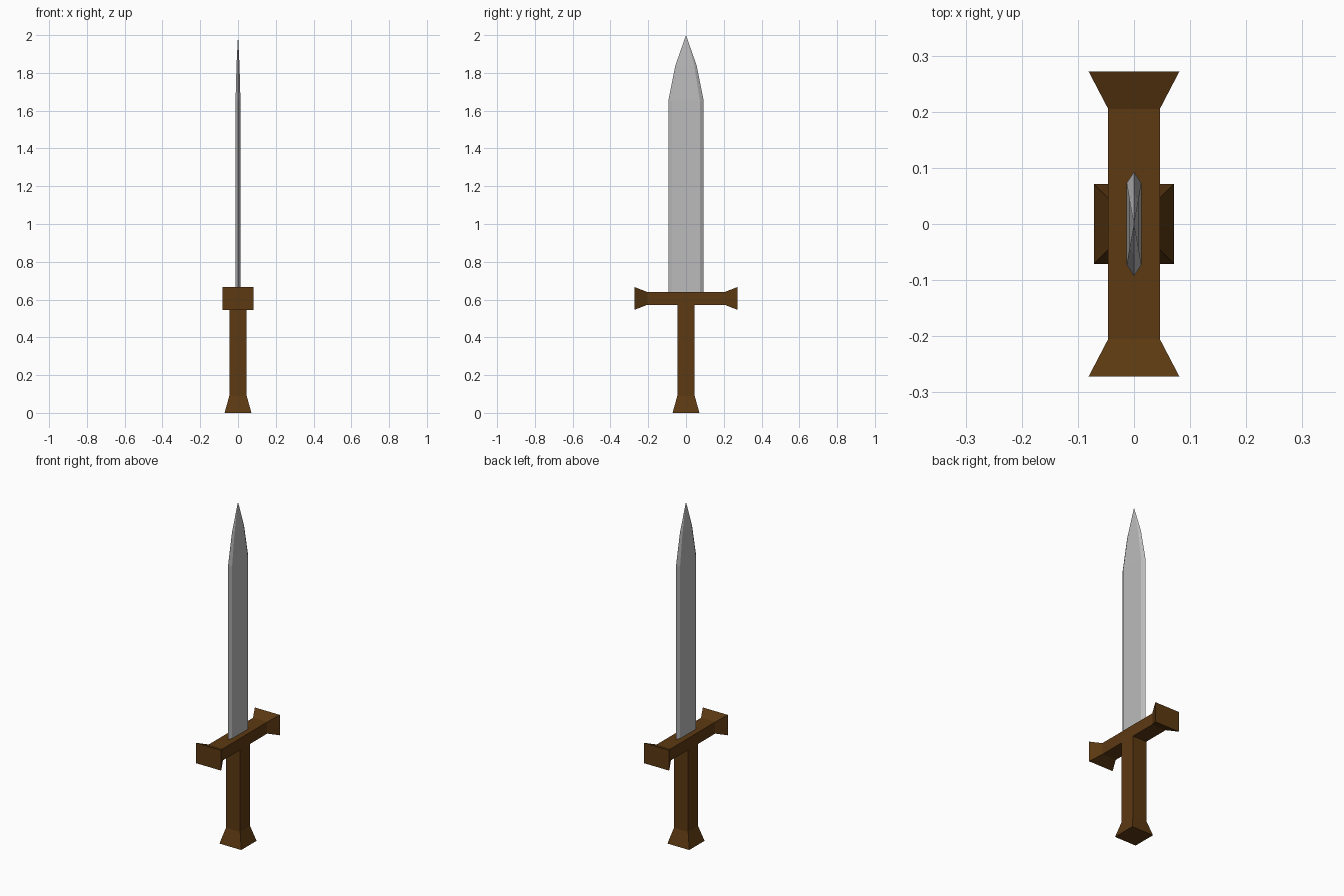
import bpy, bmesh
from mathutils import Vector

if "Cube" in bpy.data.objects:
    bpy.data.objects.remove(bpy.data.objects["Cube"])


def material(name, color):
    m = bpy.data.materials.new(name)
    m.diffuse_color = (*color, 1)
    m.use_nodes = True
    m.node_tree.nodes["Principled BSDF"].inputs["Base Color"].default_value = m.diffuse_color
    return m


wood = material("brown wood", (0.108, 0.041, 0.006))
steel = material("grey steel", (0.50, 0.50, 0.50))


def loft(name, sections, mat):
    """Join matching rings of points into a closed solid; a one-point ring is a tip."""
    bm = bmesh.new()
    rings = [[bm.verts.new(Vector(p)) for p in s] for s in sections]
    for a, b in zip(rings, rings[1:]):
        n = len(a)
        for i in range(n):
            j = (i + 1) % n
            if len(b) == 1:
                bm.faces.new((a[i], a[j], b[0]))
            else:
                bm.faces.new((a[i], a[j], b[j], b[i]))
    for r in (rings[0], rings[-1]):
        if len(r) > 2:
            bm.faces.new(r)
    bmesh.ops.recalc_face_normals(bm, faces=bm.faces)
    me = bpy.data.meshes.new(name)
    bm.to_mesh(me)
    bm.free()
    me.materials.append(mat)
    ob = bpy.data.objects.new(name, me)
    bpy.context.collection.objects.link(ob)
    return ob


def square(h, z):
    return [(-h, -h, z), (h, -h, z), (h, h, z), (-h, h, z)]


def guard_ring(y, hx, hz, zc=0.606):
    return [(-hx, y, zc - hz), (hx, y, zc - hz), (hx, y, zc + hz), (-hx, y, zc + hz)]


def blade_ring(z, edge, flat, t):
    return [(0, -edge, z), (t, -flat, z), (t, flat, z),
            (0, edge, z), (-t, flat, z), (-t, -flat, z)]


# Grip with flared pommel
loft("grip", [square(0.071, 0), square(0.046, 0.09), square(0.046, 0.573)], wood)

# Crossguard with flared ends
loft("crossguard", [guard_ring(-0.272, 0.081, 0.06), guard_ring(-0.205, 0.046, 0.034),
                    guard_ring(0.205, 0.046, 0.034), guard_ring(0.272, 0.081, 0.06)], wood)

# Blade with bevelled edges narrowing to a point
loft("blade", [blade_ring(0.638, 0.093, 0.073, 0.013), blade_ring(1.655, 0.093, 0.073, 0.013),
               blade_ring(1.84, 0.056, 0.043, 0.008), [(0, 0, 2.0)]], steel)
